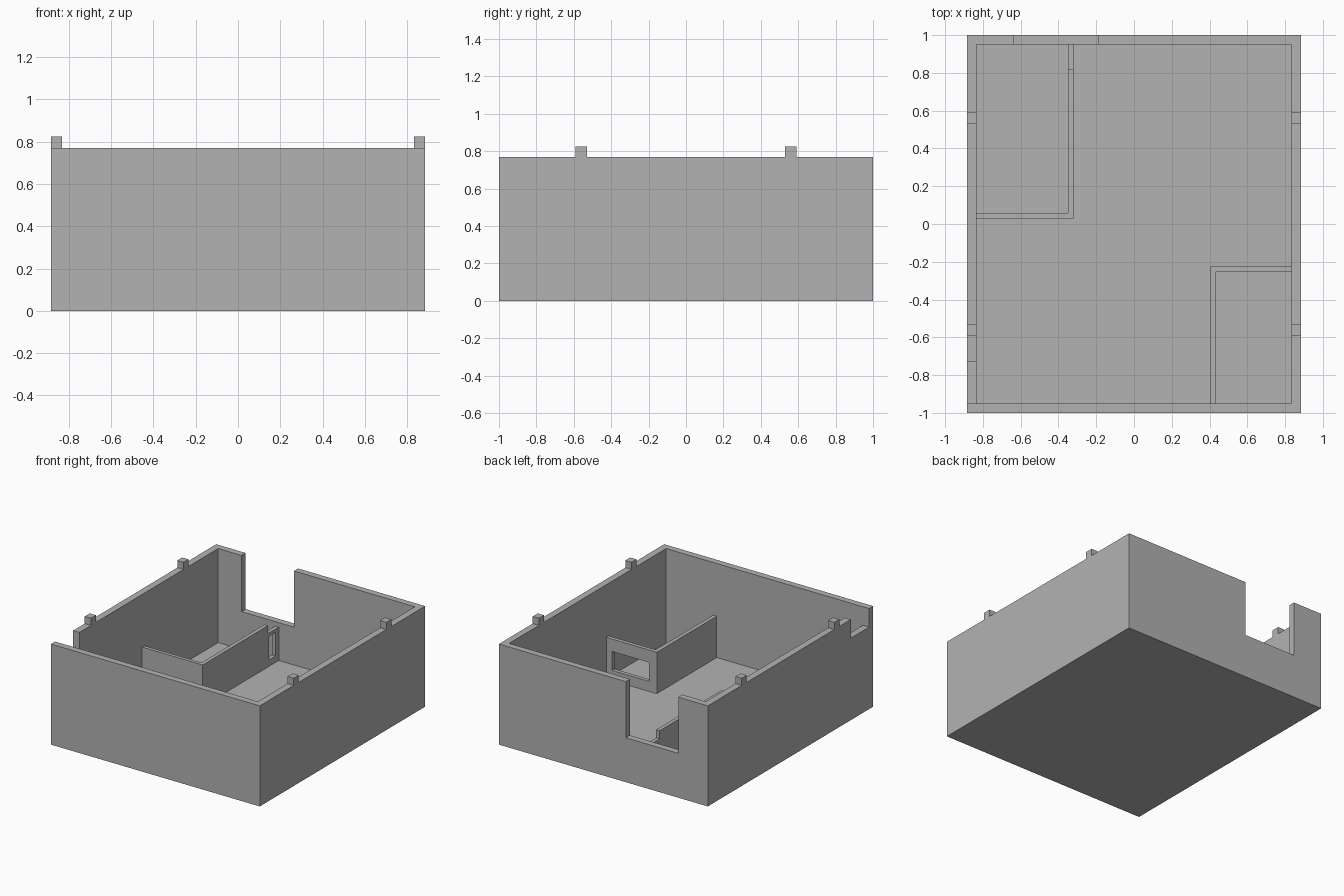
import bpy
import bmesh
from mathutils import Vector

if "Cube" in bpy.data.objects:
    bpy.data.objects.remove(bpy.data.objects["Cube"], do_unlink=True)

GREY = (0.448, 0.448, 0.448, 1)
grey = bpy.data.materials.new("plain grey")
grey.use_nodes = True
grey.diffuse_color = GREY
grey.node_tree.nodes["Principled BSDF"].inputs["Base Color"].default_value = GREY


def box(name, xs, ys, zs):
    """Axis-aligned box given its three ranges."""
    lo, hi = (Vector(c) for c in zip(xs, ys, zs))
    bm = bmesh.new()
    bmesh.ops.create_cube(bm, size=1)
    bmesh.ops.scale(bm, vec=hi - lo, verts=bm.verts)
    bmesh.ops.translate(bm, vec=(lo + hi) / 2, verts=bm.verts)
    mesh = bpy.data.meshes.new(name)
    bm.to_mesh(mesh)
    bm.free()
    mesh.materials.append(grey)
    obj = bpy.data.objects.new(name, mesh)
    bpy.context.collection.objects.link(obj)
    return obj


def cut(obj, xs, ys, zs):
    """Remove a box-shaped opening and bake the result."""
    cutter = box("cutter", xs, ys, zs)
    mod = obj.modifiers.new("opening", "BOOLEAN")
    mod.operation = "DIFFERENCE"
    mod.solver = "EXACT"
    mod.object = cutter
    graph = bpy.context.evaluated_depsgraph_get()
    baked = bpy.data.meshes.new_from_object(obj.evaluated_get(graph))
    obj.modifiers.clear()
    obj.data = baked
    bpy.data.objects.remove(cutter, do_unlink=True)


W, D, H = 0.885, 1.0, 0.77      # half width, half depth, wall height
IX, IY, FLOOR = 0.833, 0.95, 0.05
ROOM_H = 0.367

# Outer walls and floor, with the back entrance and the side notch
shell = box("outer_walls", (-W, W), (-D, D), (0, H))
cut(shell, (-IX, IX), (-IY, IY), (FLOOR, 1))
cut(shell, (-0.635, -0.19), (0.9, 1.1), (0.34, 1))
cut(shell, (-1, -0.8), (-IY, -0.73), (0.628, 1))

# Pegs on the side walls
for side, x in (("right", -1), ("left", 1)):
    for end, y in (("front", -1), ("back", 1)):
        box(f"{end}_{side}_peg", sorted((x * IX, x * W)),
            sorted((y * 0.53, y * 0.59)), (H, 0.825))

# Back room partitions, with a lowered end and a narrow opening
long_wall = box("back_room_long_wall", (-0.35, -0.32), (0.03, IY), (FLOOR, ROOM_H))
cut(long_wall, (-0.4, -0.3), (0.82, 1), (0.305, 1))
cut(long_wall, (-0.4, -0.3), (0.83, 0.91), (0.1, 0.28))
box("back_room_short_wall", (-IX, -0.35), (0.03, 0.057), (FLOOR, ROOM_H))

# Front room partitions, with a window
window_wall = box("front_room_window_wall", (0.405, IX), (-0.255, -0.225), (FLOOR, ROOM_H))
cut(window_wall, (0.47, 0.785), (-0.3, -0.2), (0.127, 0.272))
box("front_room_side_wall", (0.405, 0.435), (-IY, -0.255), (FLOOR, ROOM_H))
